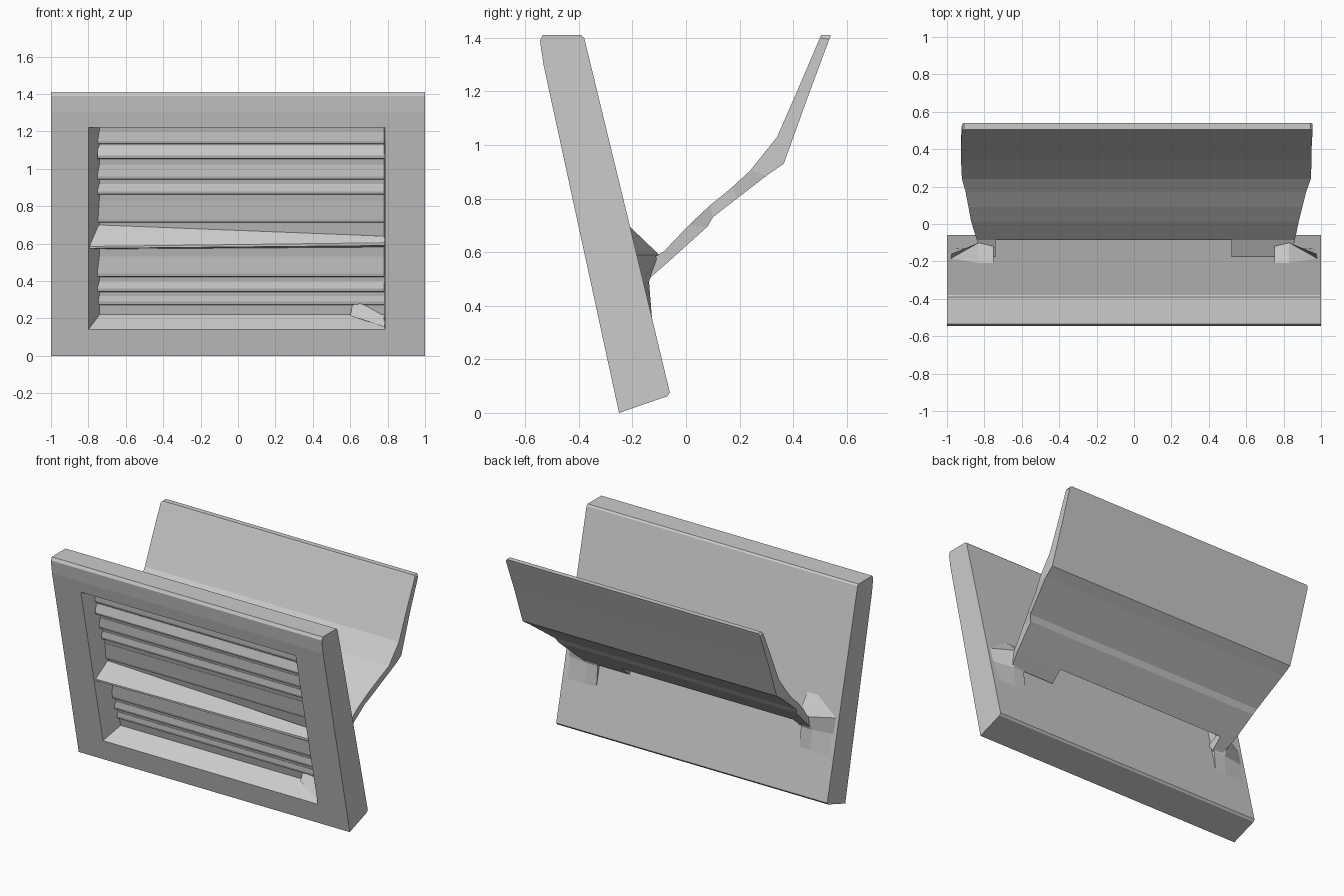
import bpy, bmesh


def loft(name, sections):
    """Closed solid skinned through matching rings of 3D points."""
    bm = bmesh.new()
    rings = [[bm.verts.new(p) for p in s] for s in sections]
    n = len(rings[0])
    for a, b in zip(rings, rings[1:]):
        for i in range(n):
            j = (i + 1) % n
            bm.faces.new((a[i], a[j], b[j], b[i]))
    bm.faces.new(rings[0][::-1])
    bm.faces.new(rings[-1])
    bmesh.ops.recalc_face_normals(bm, faces=bm.faces)
    me = bpy.data.meshes.new(name)
    bm.to_mesh(me)
    bm.free()
    ob = bpy.data.objects.new(name, me)
    bpy.context.collection.objects.link(ob)
    return ob


def prism(name, yz, x0, x1):
    """Side profile extruded along x."""
    return loft(name, [[(x, y, z) for y, z in yz] for x in (x0, x1)])


def rect(x0, x1, bottom, top):
    """Ring from two x limits and the (y, z) of its bottom and top edges."""
    return [(x0, *bottom), (x1, *bottom), (x1, *top), (x0, *top)]


# Tilted panel
panel = prism("front_panel", [
    (-0.25, 0), (-0.07, 0.062), (-0.06, 0.075), (-0.21, 0.7), (-0.38, 1.4),
    (-0.39, 1.41), (-0.535, 1.41), (-0.545, 1.39), (-0.532, 1.3)], -1, 1)


def recess_y(z):
    return -0.18 - 0.265 * (z - 0.22)


# Recess in the front of the panel: flared from the floor to the front face
cutter = loft("recess_cutter", [
    rect(-0.86, 0.79, (-0.383, 0.05), (-0.615, 1.21)),
    rect(-0.80, 0.785, (-0.281, 0.14), (-0.515, 1.22)),
    rect(-0.74, 0.78, (recess_y(0.22), 0.22), (recess_y(1.225), 1.225))])
cutter.hide_render = True
cutter.hide_viewport = True
cut = panel.modifiers.new("recess", "BOOLEAN")
cut.operation = "DIFFERENCE"
cut.solver = "EXACT"
cut.object = cutter

# Shallow louvre slats on the recess floor
for i, (z, h, d) in enumerate([
        (1.13, 0.07, 0.012), (1.05, 0.075, 0.03), (0.94, 0.08, 0.015),
        (0.86, 0.06, 0.015), (0.71, 0.12, 0.01), (0.42, 0.11, 0.015),
        (0.34, 0.06, 0.015), (0.27, 0.05, 0.01)]):
    y0, y1 = recess_y(z), recess_y(z + h)
    prism(f"slat_{i + 1}", [
        (y0 + 0.01, z), (y0 - d, z + 0.005), (y0 - d - 0.005, z + 0.02),
        (y1 - 0.002, z + h), (y1 + 0.01, z + h)], -0.75, 0.782)

# Sloping middle rail, taller on the left
loft("middle_rail", [
    [(-0.795, -0.365, 0.575), (-0.795, -0.365, 0.585), (-0.745, -0.31, 0.70), (-0.745, -0.26, 0.57)],
    [(0.785, -0.365, 0.59), (0.785, -0.365, 0.605), (0.785, -0.30, 0.64), (0.785, -0.26, 0.58)]])

# Small wedge in the lower right corner of the recess
loft("corner_wedge", [
    [(0.6, -0.17, 0.215), (0.62, -0.19, 0.31), (0.6, -0.20, 0.215)],
    [(0.785, -0.18, 0.15), (0.785, -0.18, 0.21), (0.785, -0.27, 0.155)]])

# Bent flap behind the panel, widening upwards: left x, right x, lower and upper edge
loft("rear_flap", [rect(*s) for s in [
    (-0.84, 0.86, (-0.07, 0.56), (-0.085, 0.60)),
    (-0.87, 0.88, (0.08, 0.695), (0.01, 0.70)),
    (-0.885, 0.90, (0.10, 0.73), (0.09, 0.775)),
    (-0.90, 0.92, (0.19, 0.80), (0.17, 0.84)),
    (-0.92, 0.945, (0.30, 0.885), (0.24, 0.905)),
    (-0.925, 0.95, (0.365, 0.93), (0.34, 1.03)),
    (-0.925, 0.95, (0.455, 1.18), (0.41, 1.19)),
    (-0.92, 0.955, (0.535, 1.395), (0.50, 1.40)),
    (-0.91, 0.945, (0.54, 1.41), (0.505, 1.41))]])

# Legs joining the flap to the panel, either side of the notch
for name, a, b, c, d in [("left_leg", -0.84, -0.74, -0.81, -0.74),
                         ("right_leg", 0.52, 0.86, 0.52, 0.84)]:
    loft(name, [rect(a, b, (-0.07, 0.56), (-0.085, 0.60)),
                rect(c, d, (-0.145, 0.495), (-0.18, 0.55))])

# Gussets between flap and panel, fading into the panel's outer edge
for name, s in (("left_gusset", -1), ("right_gusset", 1)):
    loft(name, [
        [(s * x, -0.215, 0.70), (s * x, y, 0.59), (s * x, y2, 0.49),
         (s * x, y3, 0.34), (s * x, -0.16, 0.34)]
        for x, y, y2, y3 in [(0.75, -0.12, -0.14, -0.126), (0.83, -0.10, -0.138, -0.126),
                             (0.98, -0.185, -0.162, -0.126)]])
